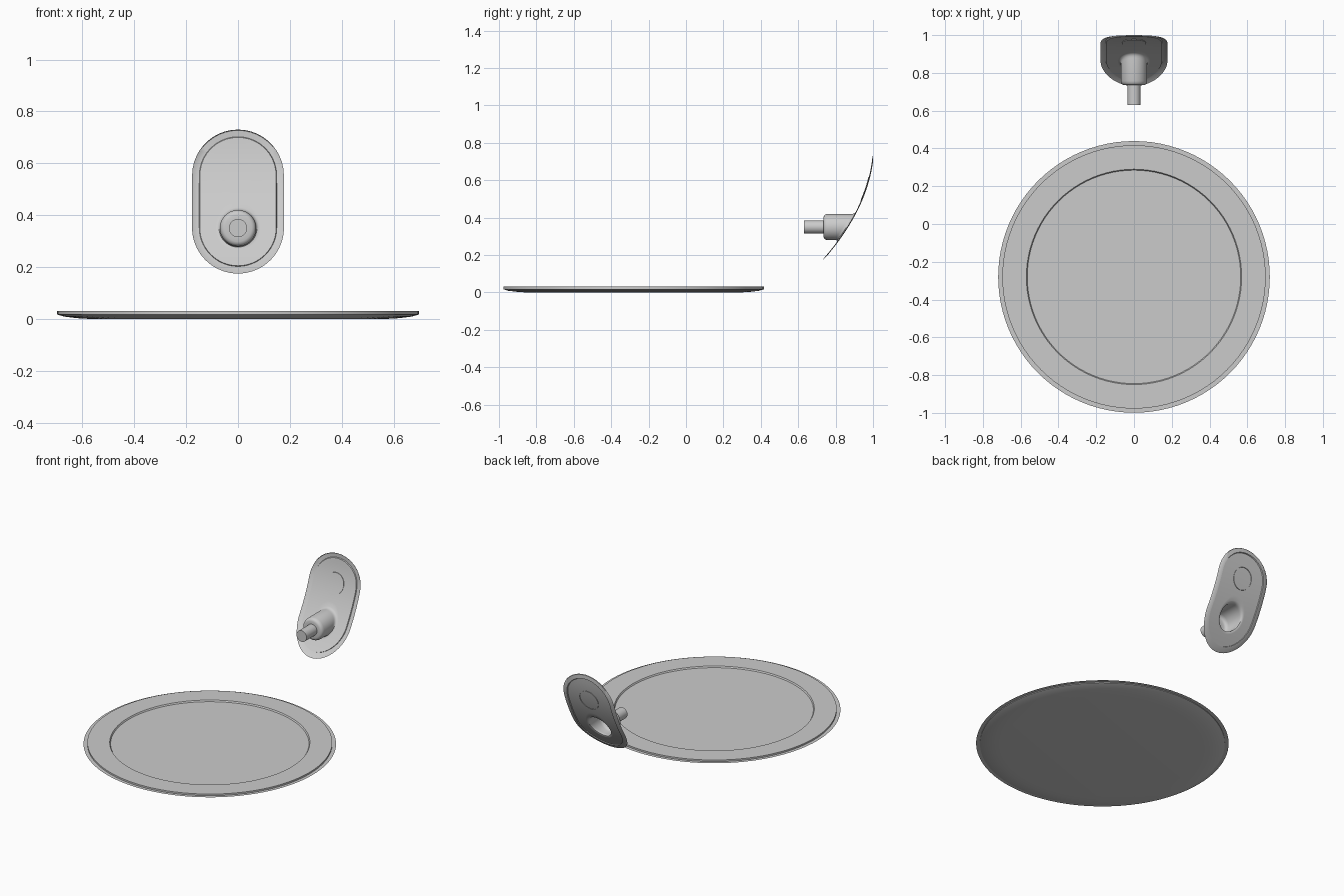
import bpy, bmesh, math

if "Cube" in bpy.data.objects:
    bpy.data.objects.remove(bpy.data.objects["Cube"])

CY = -0.28          # dish centre in y
BZ = 0.35           # knob axis height
N = 96


def finish(name, bm, angle=30):
    bmesh.ops.remove_doubles(bm, verts=bm.verts, dist=1e-5)
    bmesh.ops.recalc_face_normals(bm, faces=bm.faces)
    me = bpy.data.meshes.new(name)
    bm.to_mesh(me)
    bm.free()
    ob = bpy.data.objects.new(name, me)
    bpy.context.collection.objects.link(ob)
    bpy.ops.object.select_all(action='DESELECT')
    ob.select_set(True)
    bpy.context.view_layer.objects.active = ob
    bpy.ops.object.shade_smooth_by_angle(angle=math.radians(angle))
    return ob


def loft(name, rings, cap_start=False, cap_end=False, angle=30):
    bm = bmesh.new()
    loops = [[bm.verts.new(p) for p in r] for r in rings]
    for a, b in zip(loops, loops[1:]):
        for i in range(len(a)):
            j = (i + 1) % len(a)
            bm.faces.new((a[i], a[j], b[j], b[i]))
    if cap_start:
        bm.faces.new(loops[0])
    if cap_end:
        bm.faces.new(loops[-1])
    return finish(name, bm, angle)


ANG = [2 * math.pi * i / N for i in range(N)]


def flat_ring(r, z):
    return [(r * math.cos(a), CY + r * math.sin(a), z) for a in ANG]


def axis_ring(r, y, z=BZ):
    return [(r * math.cos(a), y, z + r * math.sin(a)) for a in ANG]


def curve_y(z):
    # curved side profile of the backplate
    return 0.73 + 0.6957 * (z - 0.175) - 0.7106 * (z - 0.175) * (z - 0.428)


def bent(pts, off=0.0):
    return [(x, curve_y(z) + off, z) for x, z in pts]


def circle(r, z0):
    return [(r * math.cos(a), z0 + r * math.sin(a)) for a in ANG]


def capsule(R):
    # capsule outline sampled along rays from the knob axis
    lo, hi = 0.352, 0.553
    pts = []
    for a in ANG:
        c, s = math.cos(a), math.sin(a)
        t0, t1 = 0.0, 1.0
        for _ in range(40):
            t = (t0 + t1) / 2
            x, z = t * c, BZ + t * s
            d = math.hypot(x, z - min(max(z, lo), hi))
            t0, t1 = (t, t1) if d < R else (t0, t)
        pts.append((t0 * c, BZ + t0 * s))
    return pts


def mix(a, b, t):
    return [(p[0] * (1 - t) + q[0] * t, p[1] * (1 - t) + q[1] * t) for p, q in zip(a, b)]


# dish with raised flat border and bevelled underside
profile = [(0.57, 0.0), (0.62, 0.003), (0.67, 0.009), (0.697, 0.017),
           (0.697, 0.031), (0.57, 0.031), (0.565, 0.023)]
loft("dish", [flat_ring(r, z) for r, z in profile], True, True)

# thin outer lip
loft("dish_lip", [flat_ring(0.69, 0.021), flat_ring(0.719, 0.021)])

# curved backplate with hollow knob, one open skin
inner, outer = capsule(0.147), capsule(0.177)
hole = circle(0.08, BZ)
rings = [axis_ring(0.033, 0.735), axis_ring(0.052, 0.735), axis_ring(0.061, 0.738),
         axis_ring(0.067, 0.745), axis_ring(0.07, 0.757)]
edge = bent(circle(0.07, BZ))
for off in (0.022, 0.012):
    rings.append([(x, max(y - off, 0.76 + 0.02 * (0.022 - off)), z) for x, y, z in edge])
rings.append(bent(circle(0.073, BZ), -0.004))
rings += [bent(mix(hole, inner, t / 10)) for t in range(11)]
rings += [bent(mix(inner, outer, 0.08), 0.006), bent(mix(inner, outer, 0.9), 0.003), bent(outer)]
loft("backplate", rings, angle=40)

# solid stem in front of the knob
loft("stem", [axis_ring(0.035, 0.631), axis_ring(0.035, 0.74)], True, True)

# flush round button following the plate's curve
bz = 0.555
loft("button", [bent(circle(0.063 * k / 5, bz), -0.003) for k in (0.05, 1, 2, 3, 4, 5)]
     + [bent(circle(0.063, bz), 0.003)], True)
